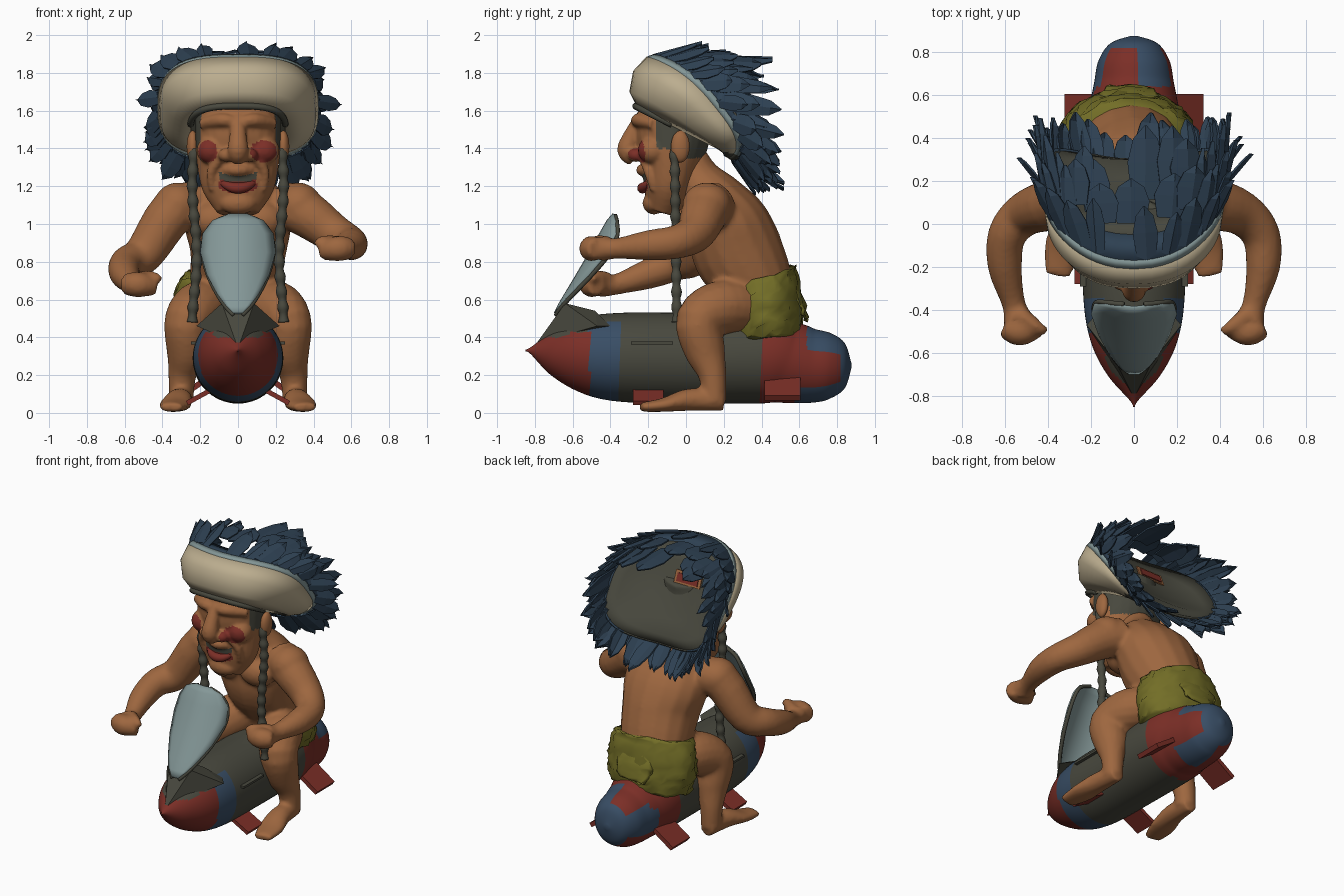
import bpy, bmesh, math, random
from mathutils import Vector, Matrix

random.seed(4)
if "Cube" in bpy.data.objects:
    bpy.data.objects.remove(bpy.data.objects["Cube"])
X, Y, Z = Vector((1, 0, 0)), Vector((0, 1, 0)), Vector((0, 0, 1))
SIDES = (-1, 1)
bm = bmesh.new()  # workbench mesh, emptied after each part

def material(name, *rgb):
    m = bpy.data.materials.new(name)
    m.use_nodes = True
    m.diffuse_color = (*rgb, 1)
    m.node_tree.nodes["Principled BSDF"].inputs["Base Color"].default_value = (*rgb, 1)
    return m

SKIN = material("skin", .34, .135, .05)
DARK = material("charcoal", .065, .065, .048)
RED = material("red", .2, .028, .02)
NAVY = material("feather_blue", .027, .052, .085)
BLUE = material("shell_blue", .04, .075, .13)
CREAM = material("cream", .5, .42, .275)
GLASS = material("pale_blue", .23, .31, .31)
OLIVE = material("olive", .17, .155, .02)

def finish(name, mats, rule=None, smooth=True, voxel=0, thick=0):
    """Turn the workbench into an object; voxel fuses overlapping masses."""
    bmesh.ops.recalc_face_normals(bm, faces=bm.faces)
    me = bpy.data.meshes.new(name)
    bm.to_mesh(me)
    bm.clear()
    ob = bpy.data.objects.new(name, me)
    bpy.context.collection.objects.link(ob)
    if voxel:
        r = ob.modifiers.new("fuse", "REMESH")
        r.mode, r.voxel_size = "VOXEL", voxel
        s = ob.modifiers.new("soften", "SMOOTH")
        s.factor, s.iterations = .5, 4
        me = bpy.data.meshes.new_from_object(ob.evaluated_get(bpy.context.evaluated_depsgraph_get()))
        ob.modifiers.clear()
        ob.data = me
        me.materials.clear()
    if thick:
        ob.modifiers.new("thickness", "SOLIDIFY").thickness = thick
    for m in mats:
        me.materials.append(m)
    for p in me.polygons:
        p.use_smooth = smooth
        p.material_index = mats.index(rule(p.center)) if rule else 0

def bridge(rings, first=False, last=False):
    loops = [[bm.verts.new(p) for p in r] for r in rings]
    n = len(loops[0])
    for a, b in zip(loops, loops[1:]):
        for i in range(n):
            bm.faces.new((a[i], a[(i + 1) % n], b[(i + 1) % n], b[i]))
    for loop in loops[:1] * first + loops[-1:] * last:
        bm.faces.new(loop)

def strip(rows):
    for a, b in zip(rows, rows[1:]):
        for i in range(len(a) - 1):
            bm.faces.new((a[i], a[i + 1], b[i + 1], b[i]))

def tube(pts, ref=X, segs=16, n=4):
    """Loft ellipses along a smooth path of (x, y, z, radius[, second radius])."""
    pts = [tuple(p) if len(p) == 5 else (*p, p[3]) for p in pts]
    rows, end = [], len(pts) - 1
    for i in range(end):
        q = [pts[max(i - 1, 0)], pts[i], pts[i + 1], pts[min(i + 2, end)]]
        for t in (k / n for k in range(n + (i == end - 1))):
            rows.append([b + t / 2 * (c - a + t * (2*a - 5*b + 4*c - d + t * (3*(b - c) + d - a)))
                         for a, b, c, d in zip(*q)])
    rings = []
    for i, r in enumerate(rows):
        t = (Vector(rows[min(i + 1, len(rows) - 1)][:3]) - Vector(rows[max(i - 1, 0)][:3])).normalized()
        side = (ref - t * ref.dot(t)).normalized()
        up = t.cross(side)
        rings.append([Vector(r[:3]) + side * max(r[3], .004) * math.cos(a) + up * max(r[4], .004) * math.sin(a)
                      for a in (math.tau * k / segs for k in range(segs))])
    bridge(rings, True, True)

def ball(c, s):
    bmesh.ops.create_icosphere(bm, subdivisions=3, radius=1, matrix=Matrix.Translation(c) @ Matrix.Diagonal((*s, 1)))

def box(c, size, angle=0, axis="Y"):
    bmesh.ops.create_cube(bm, size=1, matrix=Matrix.Translation(c) @ Matrix.Rotation(angle, 4, axis)
                          @ Matrix.Diagonal((*size, 1)))

# Rocket shell with painted bands and striped tail
def shell_paint(c):
    if c.y < -.35:
        if c.z > .4 and abs(c.x) < .13 or c.z > .43 and c.y < -.51:
            return DARK
        return RED if c.y < -.51 else BLUE
    if c.y < .58:
        return DARK if c.y < .4 else RED
    stripe = c.y < .82 and math.cos(3 * (math.atan2(c.z - .25, c.x) + .1)) > 0
    return RED if stripe or (c.y < .64 and c.z > .33) else BLUE

tube([(0, -.85, .33, .004), (0, -.82, .33, .02), (0, -.7, .32, .125), (0, -.55, .31, .2), (0, -.35, .295, .235),
      (0, 0, .29, .24), (0, .4, .29, .24), (0, .56, .265, .205, .215), (0, .66, .25, .185, .198),
      (0, .76, .25, .165, .175), (0, .84, .25, .11, .12), (0, .875, .25, .015)], segs=60, n=9)
finish("rocket_shell", [RED, BLUE, DARK], shell_paint)

# Fins
for s in SIDES:
    box((s * .24, .51, .13), (.18, .19, .03), s * .6)
    box((s * .2, -.2, .09), (.16, .16, .025), s * .5)
finish("fins", [RED], smooth=False)

# Cowling, with small side ledges
for s in SIDES:
    for x, y, z in ((.01, -.79, .37), (.22, -.47, .46), (.085, -.64, .58), (.07, -.48, .54), (.16, -.4, .46)):
        bm.verts.new((s * x, y, z))
bmesh.ops.convex_hull(bm, input=bm.verts)
for s in SIDES:
    box((s * .23, -.18, .37), (.04, .22, .015))
finish("cowling", [DARK], smooth=False)

# Windscreen and its frame
screen = [(.53, -.7, .025), (.57, -.68, .065), (.63, -.645, .11), (.73, -.585, .165), (.85, -.515, .2),
          (.95, -.46, .188), (1.02, -.42, .135), (1.055, -.39, .05)]
strip([[bm.verts.new((w * u / 4, y + 2.4 * (w * u / 4) ** 2, z)) for u in range(-4, 5)] for z, y, w in screen])
finish("windscreen", [GLASS], thick=.012)
for s in SIDES:
    tube([(s * w * .93, y + 2.4 * w * w + .01, z - .012, .012) for z, y, w in screen], Y, segs=8)
finish("windscreen_frame", [DARK])

# Body: torso, arms, legs and feet fused into one
tube([(-.03, .4, .5, .21, .18), (-.02, .36, .68, .235, .21), (0, .275, .85, .255, .24), (0, .22, 1, .285, .22),
      (0, .15, 1.12, .26, .17), (0, .06, 1.23, .16, .13), (0, 0, 1.33, .12, .12)])
for s, elbow, fist in ((1, .905, .87), (-1, .79, .68)):
    tube([(s * .22, .15, 1.11, .12), (s * .35, .1, 1.06, .125), (s * .5, .05, elbow + .05, .105),
          (s * .59, -.05, elbow, .09), (s * .6, -.2, (elbow + fist) / 2, .08),
          (s * .56, -.37, fist, .055), (s * .54, -.44, fist, .07)], Z)
    tube([(s * .6, -.47, fist, .055), (s * .53, -.5, fist, .068), (s * .44, -.47, fist - .01, .05)], Z)
    tube([(s * .53, -.42, fist + .03, .04), (s * .45, -.48, fist + .04, .03), (s * .41, -.5, fist + .02, .02)], Z)
    ball((s * .12, .05, 1.02), (.13, .1, .1))
    ball((s * .32, .11, 1.1), (.125, .13, .12))
    tube([(s * .1, .38, .55, .12), (s * .19, .2, .56, .145), (s * .265, .07, .49, .125),
          (s * .27, .1, .33, .11), (s * .295, .14, .2, .075), (s * .3, .15, .06, .065)])
    tube([(s * .3, .2, .065, .05, .055), (s * .31, .02, .07, .07, .06),
          (s * .335, -.12, .042, .085, .037), (s * .355, -.24, .03, .06, .025)])
finish("body", [SKIN], voxel=.015)

# Loincloth with ragged surface and a rear flap
tube([(-.03, .425, .4, .285, .19), (-.03, .415, .5, .31, .21), (-.03, .405, .62, .305, .205), (-.025, .38, .72, .265, .205)],
     segs=40)
tube([(-.03, .55, .66, .12, .04), (-.02, .6, .58, .14, .03), (-.01, .635, .5, .1, .01)], segs=12)
for v in bm.verts:
    v.co += Vector([random.uniform(-.012, .012) for _ in range(3)])
finish("loincloth", [OLIVE])

# Head with painted cheeks, mouth and hair
def head_paint(c):
    middle, wide = (.135, .07) if c.x > 0 else (-.16, .05)
    if c.y < -.14 and ((c.x - middle) / wide) ** 2 + ((c.z - 1.385) / .058) ** 2 < 1:
        return RED
    smile = c.z - 2 * c.x * c.x
    if c.y < -.15 and abs(c.x) < .1 and 1.165 < smile < 1.255:
        return DARK if smile > 1.22 else RED
    hair = c.y > 0 and c.z > 1.35 or c.y > -.16 and c.z > 1.4
    return DARK if hair else SKIN

tube([(0, -.13, 1.06, .11, .08), (0, -.1, 1.17, .185, .125), (0, -.08, 1.3, .215, .155),
      (0, -.07, 1.45, .225, .195), (0, -.06, 1.6, .22, .19), (0, -.03, 1.7, .16, .16)], segs=24)
tube([(0, -.24, 1.56, .035), (0, -.285, 1.47, .045), (0, -.31, 1.39, .055), (0, -.27, 1.345, .045)])
tube([(-.19, -.17, 1.53, .03), (-.09, -.25, 1.55, .036), (0, -.255, 1.54, .03),
      (.09, -.25, 1.55, .036), (.19, -.17, 1.53, .03)], Z)
tube([(-.1, -.18, 1.29, .02), (0, -.235, 1.285, .03), (.1, -.18, 1.29, .02)], Z)
ball((0, -.17, 1.11), (.1, .06, .06))
for s in SIDES:
    ball((s * .06, -.265, 1.365), (.045, .045, .037))
    ball((s * .14, -.175, 1.39), (.08, .08, .075))
    tube([(s * .08, -.23, 1.36, .025), (s * .14, -.2, 1.28, .025), (s * .135, -.17, 1.18, .02)])
finish("head", [SKIN, RED, DARK], head_paint, voxel=.01)
for s in SIDES:
    ball((s * .24, -.03, 1.41), (.032, .05, .085))
finish("ears", [SKIN])
tube([(-.1, -.18, 1.23, .012), (-.05, -.22, 1.2, .024), (0, -.23, 1.19, .029),
      (.05, -.22, 1.2, .024), (.1, -.18, 1.23, .012)], Z, segs=10)
finish("lower_lip", [RED])

# Braids
for s in SIDES:
    tube([(s * (.23 + .012 * math.sin(i / 3)), -.06 + .0005 * i, 1.4 - .04 * i, .03 if i % 2 else .021)
          for i in range(24)], segs=10, n=3)
finish("braids", [DARK])

# Headdress: squarish rings given by top point, bottom point, half width and side sweep
def ring_point(r, t):
    (ty, tz), (by, bz), w, sweep = r
    sn, cs = (math.copysign(abs(f(t)) ** .7, f(t)) for f in (math.sin, math.cos))
    m = (1 - cs) / 2
    return Vector((w * sn, ty + (by - ty) * m + sweep * sn * sn, tz + (bz - tz) * m))

brow = ((-.255, 1.61), (.2, 1.38), .25, 0)
rim = ((-.21, 1.885), (.22, 1.35), .425, .15)
edge = ((-.17, 1.9), (.25, 1.33), .428, .16)
crown = ((-.05, 1.87), (.3, 1.31), .42, .14)
band = [brow, ((-.3, 1.7), (.2, 1.36), .345, .05), ((-.28, 1.81), (.21, 1.355), .41, .1), rim]
dish = [crown, ((.02, 1.78), (.3, 1.38), .36, .05), ((.07, 1.66), (.22, 1.46), .16, 0)]
for name, rings, mat in (("band", band, CREAM), ("trim", [rim, edge], GLASS),
                         ("crown", [edge, crown], NAVY), ("back", dish, DARK)):
    bridge([[ring_point(r, math.tau * k / 64) for k in range(64)] for r in rings], last=mat == DARK)
    finish("headdress_" + name, [mat, DARK], lambda c: DARK if c.z < 1.5 and abs(c.x) < .24 else mat, thick=.01)

# Dark cord along the brow and a small ornament on the back
tube([(*(ring_point(brow, t / 8) + Vector((0, -.012, .014))), .018) for t in range(-12, 13)],
     Vector((.1, .5, 1)), segs=8, n=2)
finish("brow_cord", [DARK])
for name, mat, size, y in (("ornament_border", SKIN, (.2, .085, .009), .075), ("ornament", RED, (.16, .055, .009), .082)):
    box((-.07, y, 1.695), size, -1.2, "X")
    finish(name, [mat], smooth=False)

# Feathers in three overlapping rows; the long top ones start further back
for count, reach, flare in ((26, .45, .09), (26, .75, .06), (26, 1, .035)):
    for k in range(count):
        t = math.tau * (k + random.uniform(-.3, .3)) / count
        base = ring_point(edge, t)
        radial = Vector((math.sin(t), 0, math.cos(t)))
        span = (.5 - .1 * max(math.cos(t), 0) - base.y) * reach * random.uniform(.8, 1.12)
        d = Vector((random.uniform(-.04, .04), max(span, .12), -.05 * reach + .06 * min(math.cos(t), 0))) + radial * flare
        wide = d.cross(radial).normalized() * random.uniform(.042, .06)
        base -= radial * .012
        if reach > .5 and math.cos(t) > .85:
            base += d * .45
            d *= .55
            wide *= 1.5
        rows = [[bm.verts.new(base + d * f + off) for off in (-wide * w, radial * .014, wide * w)]
                for f, w in ((0, .75), (.5, 1), (.82, .7), (1, .06))]
        strip(rows)
finish("feathers", [NAVY], smooth=False, thick=.01)
bm.free()
